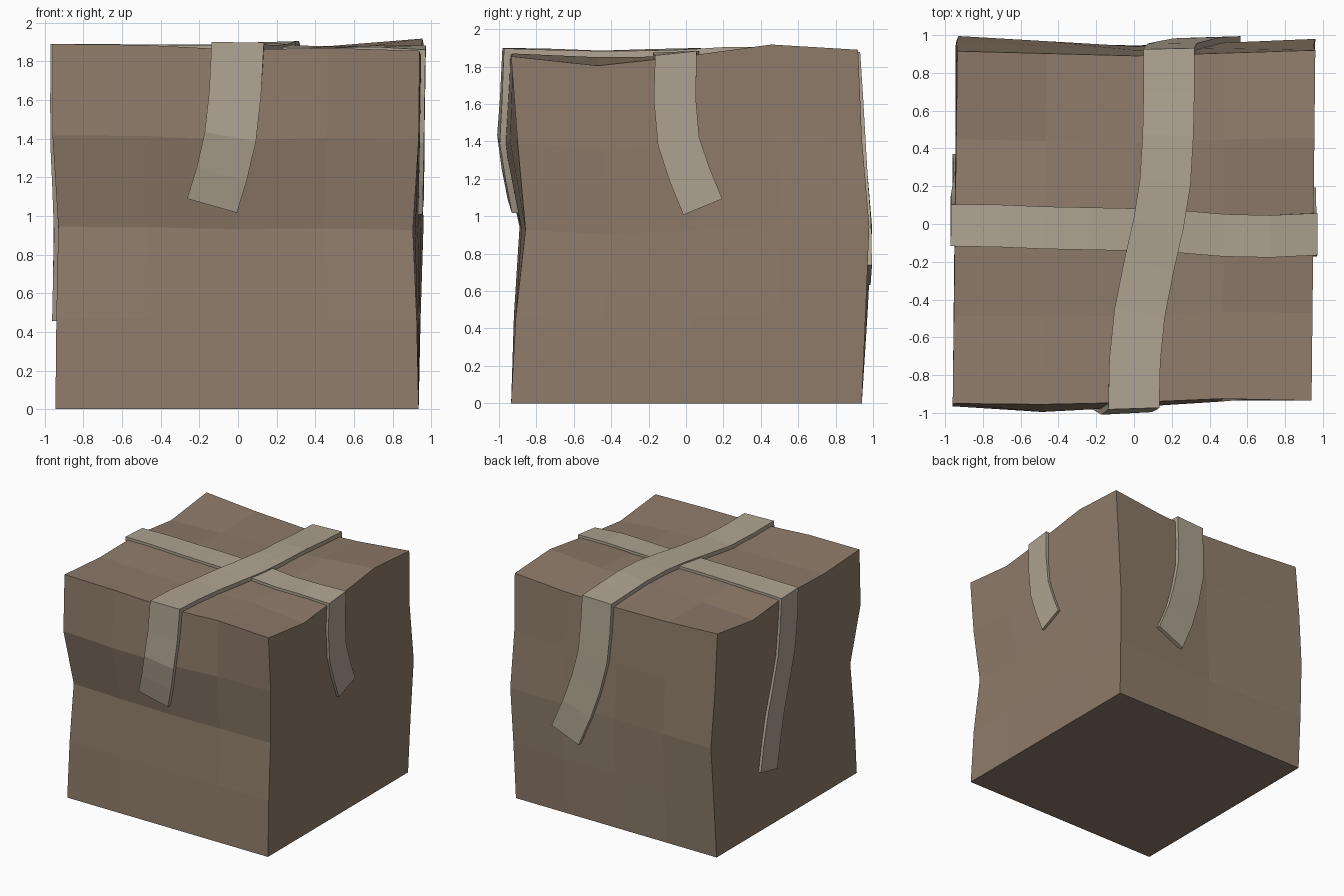
import bpy, bmesh
from mathutils import Vector
from mathutils.bvhtree import BVHTree

if "Cube" in bpy.data.objects:
    bpy.data.objects.remove(bpy.data.objects["Cube"])


def material(name, rgb):
    m = bpy.data.materials.new(name)
    m.diffuse_color = (*rgb, 1)
    m.use_nodes = True
    m.node_tree.nodes["Principled BSDF"].inputs["Base Color"].default_value = m.diffuse_color
    return m


def add_object(name, bm, mat):
    bmesh.ops.recalc_face_normals(bm, faces=bm.faces[:])
    me = bpy.data.meshes.new(name)
    bm.to_mesh(me)
    ob = bpy.data.objects.new(name, me)
    me.materials.append(mat)
    bpy.context.collection.objects.link(ob)
    return ob


def lerp(vals, t):
    f = t * (len(vals) - 1)
    i = min(int(f), len(vals) - 2)
    return vals[i] + (vals[i + 1] - vals[i]) * (f - i)


# Dented box: each table row is a height level (bottom to top), evenly spaced samples
LEFT = [(-.945, -.945), (-.94, -.94), (-.93, -.93), (-.96, -.94), (-.96, -.935)]
RIGHT = [(.935, .935), (.925, .945), (.905, .96), (.935, .95), (.94, .96)]
FRONT = [(-.935, -.935), (-.91, -.92, -.91, -.91, -.91), (-.87, -.89, -.88, -.88, -.858),
         (-.965, -.995, -.97, -.94, -.90), (-.95, -.955, -.945, -.925, -.935)]
BACK = [(.94, .94, .94), (.97, .945, .96), (.995, .94, .98), (.955, .92, .94), (.915, .89, .92)]
# Lid heights, front row to back row
TOP = [(1.89, 1.885, 1.86, 1.87, 1.855), (1.86, 1.85, 1.85, 1.85, 1.805),
       (1.87, 1.87, 1.865, 1.85, 1.855), (1.82, 1.845, 1.86, 1.88, 1.918),
       (1.88, 1.85, 1.835, 1.85, 1.89)]

box = bmesh.new()
bmesh.ops.create_cube(box, size=4)
bmesh.ops.subdivide_edges(box, edges=box.edges[:], cuts=3, use_grid_fill=True)
for v in box.verts:
    i, j, k = (round(c + 2) for c in v.co)
    u, w = i / 4, j / 4
    v.co = (lerp((lerp(LEFT[k], w), lerp(RIGHT[k], w)), u),
            lerp((lerp(FRONT[k], u), lerp(BACK[k], u)), w),
            TOP[j][i] * k / 4)
surface = BVHTree.FromBMesh(box)
add_object("cardboard_box", box, material("cardboard", (.27, .20, .145)))


# Tape: centre points with outward directions, edges pressed onto the box surface
def tape(name, path, width, lift, mat):
    pts = [Vector(p) for p, _ in path]
    bm = bmesh.new()
    rings = []
    for n, (p, out) in enumerate(path):
        out = Vector(out)
        tan = pts[min(n + 1, len(pts) - 1)] - pts[max(n - 1, 0)]
        side = out.cross(tan).normalized() * width / 2
        edge = [surface.find_nearest(pts[n] + s * side)[0] for s in (-1, 1)]
        rings.append([bm.verts.new(q) for q in (
            edge[0] + out * lift, edge[1] + out * lift,
            edge[1] - out * .01, edge[0] - out * .01)])
    for a, b in zip(rings, rings[1:]):
        for s in range(4):
            bm.faces.new((a[s], a[(s + 1) % 4], b[(s + 1) % 4], b[s]))
    bm.faces.new(rings[0])
    bm.faces.new(rings[-1])
    add_object(name, bm, mat)


F, K, L, R, U = (0, -1, 0), (0, 1, 0), (-1, 0, 0), (1, 0, 0), (0, 0, 1)
paper = material("tape", (.43, .37, .285))
tape("long_tape", [
    ((-.135, -.9, 1.055), F), ((-.085, -.92, 1.22), F), ((-.04, -.96, 1.41), F),
    ((-.015, -.96, 1.63), F), ((0, -.96, 1.89), (0, -1, 1)),
    ((.005, -.72, 1.87), U), ((.03, -.47, 1.86), U), ((.08, -.22, 1.87), U),
    ((.13, 0, 1.87), U), ((.165, .22, 1.87), U), ((.18, .47, 1.87), U),
    ((.185, .7, 1.86), U), ((.185, .9, 1.87), (0, 1, 1)),
    ((.19, .93, 1.63), K), ((.205, .94, 1.4), K), ((.26, .95, 1.16), K),
    ((.335, .96, .93), K), ((.44, .95, .685), K)], .27, .034, paper)
tape("cross_tape", [
    ((-.95, .26, .48), L), ((-.94, .21, .71), L), ((-.94, .15, .94), L),
    ((-.95, .09, 1.17), L), ((-.95, .04, 1.4), L), ((-.955, .01, 1.64), L),
    ((-.955, -.005, 1.88), (-1, 0, 1)),
    ((-.71, -.01, 1.87), U), ((-.47, -.02, 1.87), U), ((-.23, -.025, 1.87), U),
    ((.0, -.03, 1.87), U), ((.24, -.04, 1.86), U), ((.48, -.06, 1.85), U),
    ((.72, -.065, 1.85), U), ((.955, -.055, 1.86), (1, 0, 1)),
    ((.95, -.06, 1.63), R), ((.95, -.04, 1.4), R), ((.95, .02, 1.22), R),
    ((.94, .09, 1.05), R)], .225, .022, paper)
